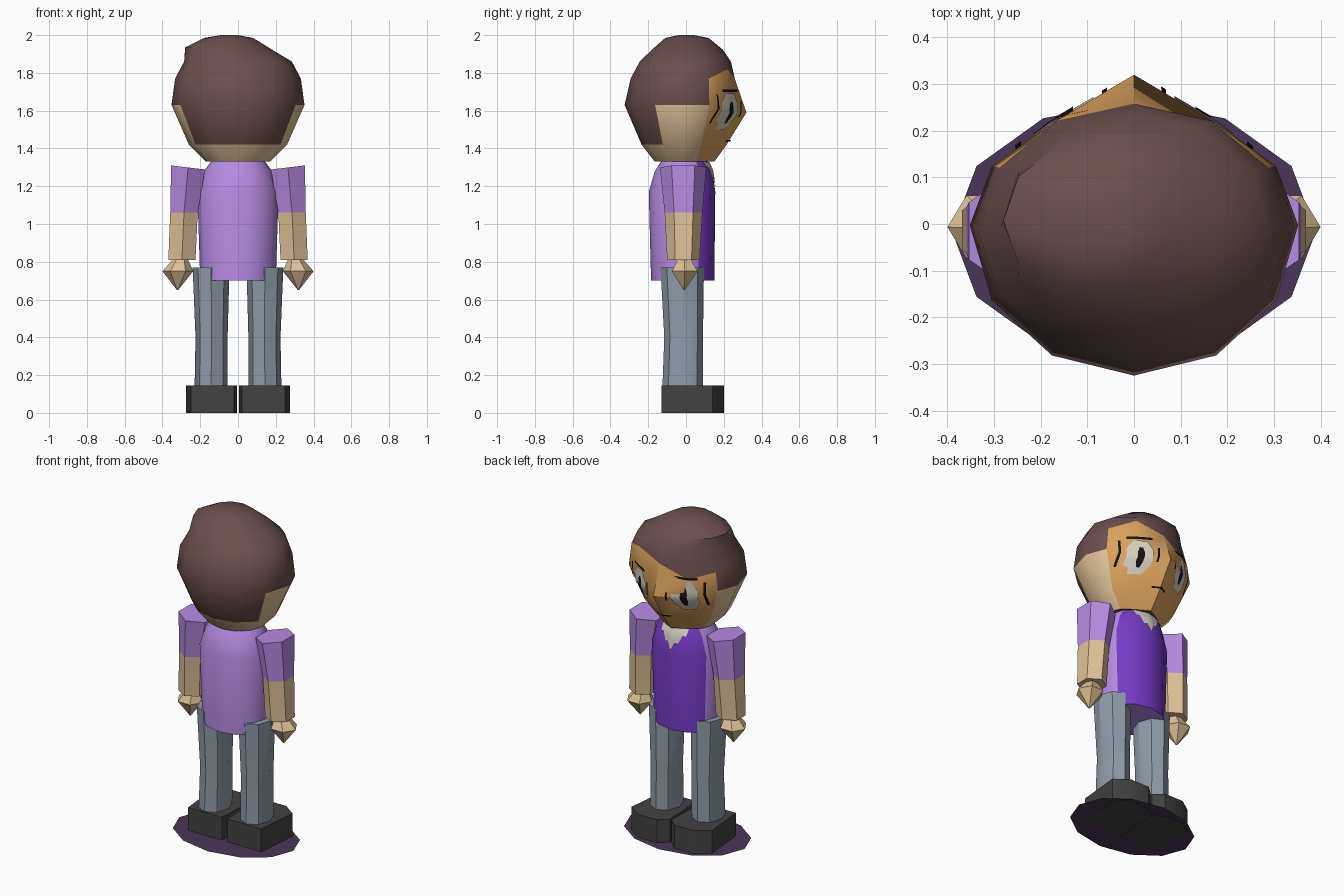
import bpy, bmesh, math
from mathutils import Vector
from mathutils.bvhtree import BVHTree

if "Cube" in bpy.data.objects:
    bpy.data.objects.remove(bpy.data.objects["Cube"])


def material(name, r, g, b):
    m = bpy.data.materials.new(name)
    m.diffuse_color = [(c / 255) ** 2.2 for c in (r, g, b)] + [1]
    m.use_nodes = True
    m.node_tree.nodes["Principled BSDF"].inputs["Base Color"].default_value = m.diffuse_color
    return m


HAIR = material("hair_brown", 106, 81, 79)
SKIN = material("skin", 222, 193, 150)
FACE = material("face_tan", 216, 160, 92)
LILAC = material("lilac", 180, 138, 226)
VIOLET = material("violet", 116, 62, 196)
JEANS = material("jeans_grey", 142, 154, 167)
SHOE = material("shoe_grey", 68, 68, 68)
SHADE = material("disc_plum", 76, 57, 88)
CREAM = material("cream", 212, 205, 192)
BLACK = material("black", 28, 26, 24)


def finish(name, bm, mats):
    bmesh.ops.recalc_face_normals(bm, faces=bm.faces)
    me = bpy.data.meshes.new(name)
    bm.to_mesh(me)
    bm.free()
    for m in mats:
        me.materials.append(m)
    ob = bpy.data.objects.new(name, me)
    bpy.context.collection.objects.link(ob)
    return ob


def loft(name, rings, n, mats, turn=0.0, side=1, rule=None, adjust=None):
    """Stack elliptical rings (z, x0, x1, y0, y1); rule(band, column, centre) picks the colour."""
    bm = bmesh.new()
    rows = []
    for i, (z, x0, x1, y0, y1) in enumerate(rings):
        row = []
        for k in range(n):
            a = math.radians(turn) + 2 * math.pi * k / n
            co = Vector(((x0 + x1) / 2 + (x1 - x0) / 2 * math.cos(a),
                         (y0 + y1) / 2 + (y1 - y0) / 2 * math.sin(a), z))
            if adjust:
                adjust(i, k, co)
            co.x *= side
            row.append(bm.verts.new(co))
        rows.append(row)
    for i in range(len(rows) - 1):
        for k in range(n):
            j = (k + 1) % n
            f = bm.faces.new((rows[i][k], rows[i][j], rows[i + 1][j], rows[i + 1][k]))
            if rule:
                f.material_index = rule(i, k, f.calc_center_median())
    bm.faces.new(rows[0][::-1])
    top = bm.faces.new(rows[-1])
    if rule:
        top.material_index = rule(len(rows) - 2, 0, top.calc_center_median())
    return finish(name, bm, mats)


def drape(name, target, mat, x0, x1, lo, hi, nx=8, nz=6):
    """Thin plate laid on the +y side of a part, between the curves lo(t) and hi(t)."""
    me = target.data
    tree = BVHTree.FromPolygons([v.co for v in me.vertices], [p.vertices for p in me.polygons])
    bm = bmesh.new()
    grid = []
    for i in range(nx + 1):
        t = i / nx
        x, a, b = x0 + (x1 - x0) * t, lo(t), hi(t)
        col = []
        for j in range(nz + 1):
            p, nrm, _, _ = tree.ray_cast(Vector((x, 1, a + (b - a) * j / nz)), Vector((0, -1, 0)))
            col.append(bm.verts.new(p + nrm * (0.008 if mat is BLACK else 0.005)) if p else None)
        grid.append(col)
    for i in range(nx):
        for j in range(nz):
            q = (grid[i][j], grid[i][j + 1], grid[i + 1][j + 1], grid[i + 1][j])
            if all(q):
                bm.faces.new(q)
    bmesh.ops.remove_doubles(bm, verts=bm.verts, dist=0.0005)
    ob = finish(name, bm, [mat])
    if ob.data.polygons and sum(p.normal.y for p in ob.data.polygons) < 0:
        ob.data.flip_normals()
    return ob


# Ground disc
bm = bmesh.new()
bm.faces.new([bm.verts.new((0.39 * math.cos(k * math.pi / 6),
                            -0.016 + 0.28 * math.sin(k * math.pi / 6), 0.003)) for k in range(12)])
finish("ground_disc", bm, [SHADE])

# Shoes, legs, arms and hands, once per side
SOLE = [(0.02, -0.13), (0.25, -0.13), (0.275, 0.14), (0.19, 0.2), (0.06, 0.2), (0.005, 0.15)]
for s, tag in ((1, "right"), (-1, "left")):
    bm = bmesh.new()
    low = [bm.verts.new((s * x, y, 0)) for x, y in SOLE]
    high = [bm.verts.new((s * x, y, 0.145)) for x, y in SOLE]
    bm.faces.new(low)
    bm.faces.new(high)
    for i in range(len(SOLE)):
        j = (i + 1) % len(SOLE)
        bm.faces.new((low[i], low[j], high[j], high[i]))
    finish(tag + "_shoe", bm, [SHOE])

    loft(tag + "_leg", [(0.13, 0.055, 0.23, -0.125, 0.09), (0.4, 0.055, 0.225, -0.115, 0.09),
                        (0.77, 0.045, 0.24, -0.135, 0.095)], 8, [JEANS], side=s)

    def slope(i, k, co):
        if i == 2:
            co.z += 0.12 * (co.x - 0.27)
    loft(tag + "_arm", [(0.81, 0.214, 0.38, -0.1, 0.072), (1.06, 0.202, 0.37, -0.113, 0.087),
                        (1.3, 0.16, 0.368, -0.138, 0.108)], 6, [SKIN, LILAC], turn=30, side=s,
         rule=lambda i, k, c: i, adjust=slope)

    loft(tag + "_hand", [(0.65, 0.317, 0.323, -0.013, -0.007), (0.75, 0.237, 0.4, -0.085, 0.072),
                         (0.812, 0.265, 0.345, -0.05, 0.032)], 6, [SKIN], side=s)

# Shirt body with violet front panel
torso = loft("shirt", [(0.7, -0.2, 0.2, -0.185, 0.15), (1.17, -0.215, 0.215, -0.197, 0.155),
                       (1.28, -0.18, 0.18, -0.165, 0.14), (1.335, -0.14, 0.14, -0.13, 0.115)],
             12, [LILAC, VIOLET],
             rule=lambda i, k, c: 1 if 1 <= k <= 4 and c.y > 0.05 and c.z < 1.32 else 0)

# Open collar with a jagged lower edge
drape("collar", torso, CREAM, -0.085, 0.085,
      lambda t: 1.195 + 0.09 * abs(2 * t - 1) + 0.025 * (round(t * 8) % 2), lambda t: 1.325)

# Head with hair, skin and face as one surface
HAIRLINE = {1: 1.77, 2: 1.82, 3: 1.77, 4: 1.70, 5: 1.74}


def shape_head(i, k, co):
    if i <= 2 and k in (1, 2, 4, 5):      # face narrows to a central ridge
        co.y *= 0.78
    if i == 2 and k in (2, 3, 4):
        co.z = 1.59
    if i == 3:
        co.z = HAIRLINE.get(k, co.z)
    if i == 5:                            # hair swept up to one side
        co.z -= 0.05 * (co.x + 0.28)


def head_colour(i, k, c):
    front, back = 1 <= k <= 4, 7 <= k <= 10
    if i <= 2 and front:
        return 2
    if i >= 2 or (i == 1 and back):
        return 0
    return 1


head = loft("head", [(1.33, -0.17, 0.17, -0.165, 0.15), (1.42, -0.26, 0.26, -0.235, 0.215),
                     (1.63, -0.352, 0.352, -0.325, 0.32), (1.77, -0.333, 0.333, -0.293, 0.258),
                     (1.86, -0.285, 0.285, -0.245, 0.238), (1.935, -0.28, 0.2, -0.18, 0.195),
                     (1.985, -0.18, 0.08, -0.11, 0.12), (2.0, -0.09, 0.0, -0.04, 0.04)],
            12, [HAIR, SKIN, FACE], rule=head_colour, adjust=shape_head)


def oval(cz, h, up):
    return lambda t: cz + up * h * min(1, 0.45 + 2.2 * min(t, 1 - t))


# Eyes, pupils and thin dark lines around them
for s, tag in ((1, "right"), (-1, "left")):
    def mark(name, mat, x0, x1, cz, h, round_end=False, nx=8):
        lo = oval(cz, h, -1) if round_end else (lambda t: cz - h)
        hi = oval(cz, h, 1) if round_end else (lambda t: cz + h)
        drape(tag + name, head, mat, s * x0, s * x1, lo, hi, nx)
    mark("_eye", CREAM, 0.085, 0.212, 1.595, 0.095, True)
    mark("_pupil", BLACK, 0.128, 0.162, 1.59, 0.055, True)
    mark("_brow", BLACK, 0.09, 0.21, 1.705, 0.007)
    mark("_outer_line", BLACK, 0.238, 0.25, 1.61, 0.075, nx=2)
    mark("_inner_line", BLACK, 0.055, 0.065, 1.61, 0.04, nx=2)
drape("mouth", head, BLACK, -0.045, 0.045, lambda t: 1.44, lambda t: 1.449, nz=2)

# Smooth shading with sharp edges kept
for ob in bpy.data.objects:
    ob.select_set(True)
    bpy.context.view_layer.objects.active = ob
bpy.ops.object.shade_smooth_by_angle(angle=math.radians(38))
